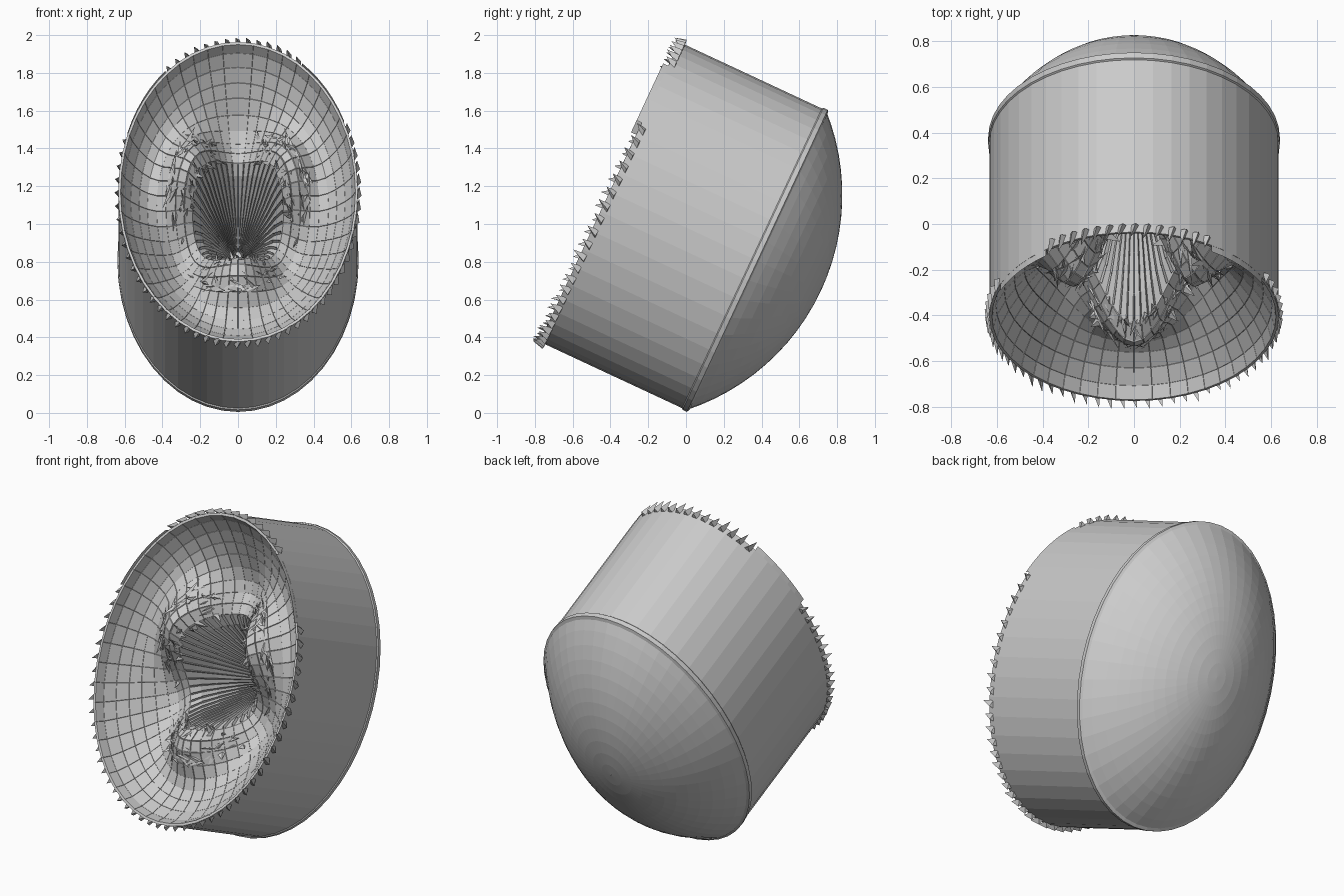
import bpy, bmesh, math, random
from mathutils import Vector

random.seed(4)
cube = bpy.data.objects.get("Cube")
if cube:
    bpy.data.objects.remove(cube)

RX, RY = 0.635, 0.877      # half axes of the oval body
LENGTH = 0.855             # depth of the side wall
LOBE = 0.16                # how far the three inner bulges push forward
SEGS = 48
TILT = math.radians(65)

grey = bpy.data.materials.new("plain_grey")
grey.use_nodes = True
grey.diffuse_color = (0.6, 0.6, 0.6, 1)
grey.node_tree.nodes["Principled BSDF"].inputs["Base Color"].default_value = (0.6, 0.6, 0.6, 1)


def point(r, angle, depth, lobe=0):
    """Place a point by fraction of the oval, angle and depth behind the mouth."""
    bulge = lobe * math.sin(3 * angle) * math.exp(-((r - 0.49) / 0.21) ** 2)
    return Vector((RX * r * math.cos(angle), RY * r * math.sin(angle), bulge - depth))


def finish(name, bm):
    mesh = bpy.data.meshes.new(name)
    bm.to_mesh(mesh)
    bm.free()
    mesh.materials.append(grey)
    obj = bpy.data.objects.new(name, mesh)
    obj.location = (0, -0.405, 1.17)
    obj.rotation_euler = (TILT, 0, 0)
    bpy.context.collection.objects.link(obj)
    return obj


def lathe(name, profile, lobe=0, panels=False):
    """Sweep (radius, depth) pairs around the oval."""
    bm = bmesh.new()
    rings = []
    for r, d in profile:
        rings.append([bm.verts.new(point(r, math.tau * j / SEGS, d, lobe)) for j in range(SEGS)])
    for a, b in zip(rings, rings[1:]):
        for j in range(SEGS):
            k = (j + 1) % SEGS
            bm.faces.new((a[j], a[k], b[k], b[j]))
    if panels:
        bm.normal_update()
        wide = [f for f in bm.faces if f.calc_area() > 0.0008]
        bmesh.ops.inset_individual(bm, faces=wide, thickness=0.002, depth=0.005)
    return finish(name, bm)


def add_shard(bm, pts):
    """Closed four-cornered splinter."""
    v = [bm.verts.new(p) for p in pts]
    for tri in ((0, 1, 2), (0, 3, 1), (1, 3, 2), (2, 3, 0)):
        bm.faces.new([v[i] for i in tri])


# Rounded back: a shallow spherical cap
cap_radius = 1.2
cap_angle = math.asin(RY / cap_radius)
dome = []
for i in range(13):
    a = cap_angle * max(i, 0.02) / 12
    dome.append((math.sin(a) * cap_radius / RY,
                 LENGTH + cap_radius * (math.cos(a) - math.cos(cap_angle))))
lathe("back_dome", dome)

# Thin seam band and side wall
lathe("seam_band", [(0.985, 0.872), (1.006, 0.864), (1.006, 0.838), (0.995, 0.83)])
lathe("side_wall", [(0.998, LENGTH), (0.998, 0.4), (0.998, 0), (0.985, 0)])

# Panelled bowl with three bulges, rolling into a deep central funnel
bowl = [(0.987, 0), (0.96, 0.06), (0.9, 0.125), (0.83, 0.18), (0.76, 0.22), (0.68, 0.245),
        (0.6, 0.245), (0.52, 0.23), (0.45, 0.22), (0.38, 0.24)]
funnel = [(0.38, 0.24), (0.32, 0.32), (0.25, 0.45), (0.17, 0.6), (0.1, 0.74), (0.04, 0.83)]
lathe("bowl_panels", bowl, LOBE, panels=True)
lathe("funnel", funnel, LOBE)
lathe("funnel_end", [(0.04, 0.83), (0.002, 0.83)])

# Raised ribs running down the funnel
bm = bmesh.new()
for j in range(SEGS):
    t = math.tau * j / SEGS
    for (r0, d0), (r1, d1) in zip(funnel[:-1], funnel[1:]):
        w = 0.016
        a, b = point(r0, t - w, d0, LOBE), point(r0, t + w, d0, LOBE)
        c, d = point(r1, t + w, d1, LOBE), point(r1, t - w, d1, LOBE)
        top = point(r0 - 0.016, t, d0 - 0.005, LOBE)
        low = point(r1 - 0.012, t, d1 - 0.005, LOBE)
        for quad in ((a, top, low, d), (top, b, c, low)):
            bm.faces.new([bm.verts.new(p) for p in quad])
finish("funnel_ribs", bm)

# Splintered teeth round the mouth, with a smooth sheet on each upper side
teeth, sheet = bmesh.new(), bmesh.new()
count = 72
step = math.tau / count
for j in range(count):
    t = step * (j + 0.5)
    from_top = abs(math.degrees(math.atan2(math.cos(t), math.sin(t))))
    if 33 < from_top < 66:
        corners = ((t, 0.01), (t + step, 0.01), (t + step, -0.03), (t, -0.03))
        sheet.faces.new([sheet.verts.new(point(0.996, a, d)) for a, d in corners])
        continue
    w = step * 0.75
    lift = random.uniform(0.02, 0.045)
    add_shard(teeth, (point(0.98, t, 0.035), point(0.99, t + w, 0.035),
                      point(1.012, t + w, -lift), point(1.03, t + w * 0.5, 0.03)))
finish("rim_teeth", teeth)
finish("rim_sheet", sheet)

# Torn crests of the three bulges, ringed with splinters
bm = bmesh.new()
for k in range(3):
    mid = -math.pi / 2 + k * math.tau / 3
    for j in range(64):
        ring = math.tau * j / 64
        spread = random.uniform(0.6, 1.1)
        t = mid + 0.72 * spread * math.cos(ring)
        r = 0.49 + 0.12 * spread * math.sin(ring)
        d = 0.235
        tip = point(r + random.uniform(-0.08, 0.06), t + random.uniform(-0.2, 0.2),
                    d - random.uniform(0.01, 0.06), LOBE)
        add_shard(bm, (point(r, t - 0.04, d, LOBE), point(r, t + 0.04, d, LOBE),
                       tip, point(r - 0.03, t, d + 0.01, LOBE)))
finish("torn_splinters", bm)
